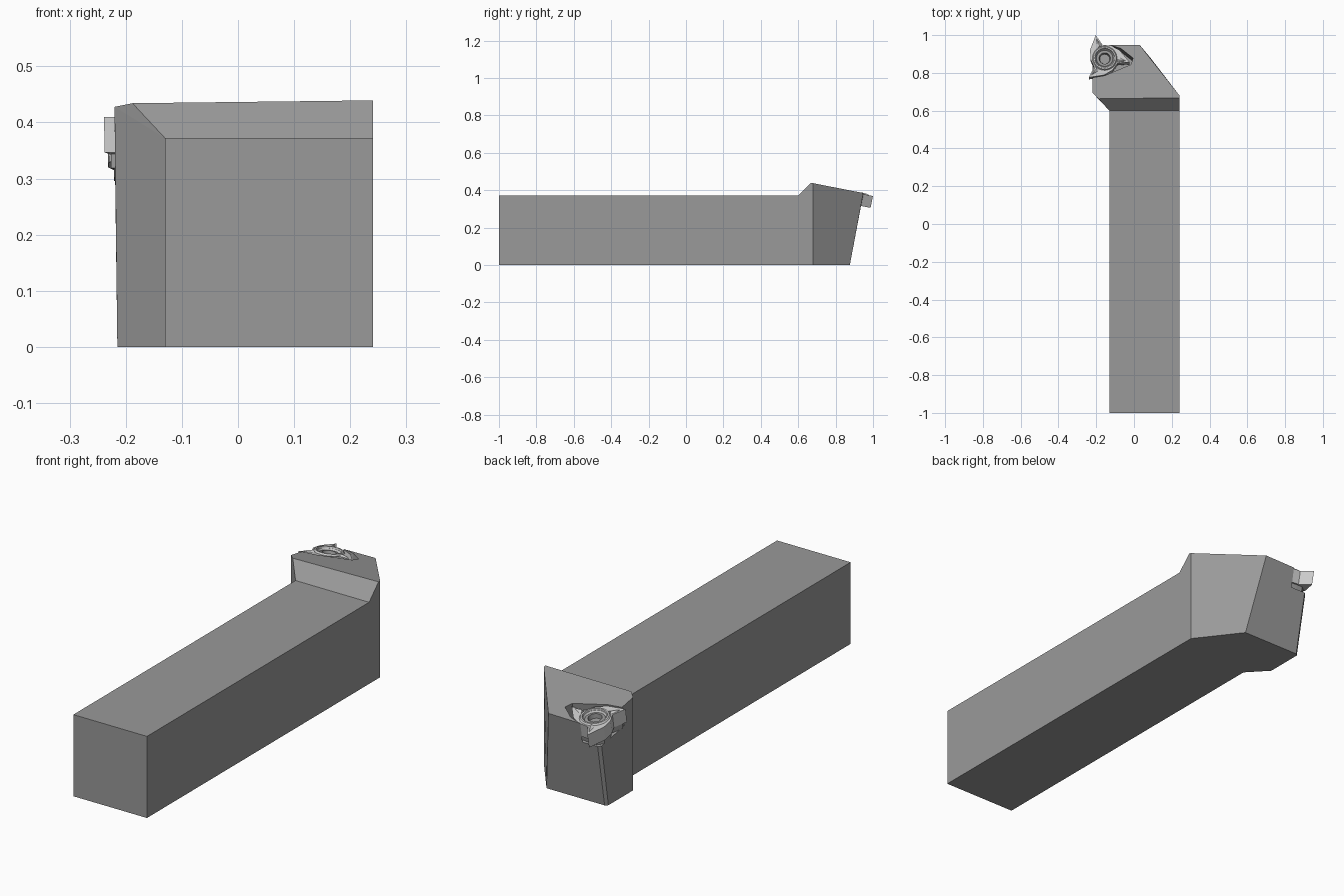
import bpy, bmesh, math
from mathutils import Matrix

if "Cube" in bpy.data.objects:
    bpy.data.objects.remove(bpy.data.objects["Cube"])

# Frame of the tilted insert seat
SEAT = Matrix.Translation((-0.155, 0.878, 0.393)) @ Matrix.Rotation(math.radians(-10.5), 4, 'X')


def material(name, value):
    mat = bpy.data.materials.new(name)
    mat.diffuse_color = (value, value, value, 1)
    mat.use_nodes = True
    mat.node_tree.nodes["Principled BSDF"].inputs["Base Color"].default_value = mat.diffuse_color
    return mat


STEEL = material("dark_steel", 0.32)
CARBIDE = material("light_carbide", 0.85)


def finish(name, bm, matrix=None, mat=None):
    bmesh.ops.recalc_face_normals(bm, faces=bm.faces)
    if matrix:
        bm.transform(matrix)
    me = bpy.data.meshes.new(name)
    bm.to_mesh(me)
    bm.free()
    if mat:
        me.materials.append(mat)
    ob = bpy.data.objects.new(name, me)
    bpy.context.collection.objects.link(ob)
    return ob


def prism(name, outline, z0, z1, bottom_scale=1.0, matrix=None, mat=None):
    bm = bmesh.new()
    lo = [bm.verts.new((x * bottom_scale, y * bottom_scale, z0)) for x, y in outline]
    hi = [bm.verts.new((x, y, z1)) for x, y in outline]
    n = len(outline)
    bm.faces.new(lo[::-1])
    bm.faces.new(hi)
    for i in range(n):
        j = (i + 1) % n
        bm.faces.new((lo[i], lo[j], hi[j], hi[i]))
    return finish(name, bm, matrix, mat)


def lathe(name, profile, matrix, closed, mat=None, steps=32):
    bm = bmesh.new()
    rings = [[bm.verts.new((r * math.cos(2 * math.pi * k / steps),
                            r * math.sin(2 * math.pi * k / steps), z))
              for k in range(steps)] for r, z in profile]
    pairs = list(zip(rings, rings[1:]))
    if closed:
        pairs.append((rings[-1], rings[0]))
    for a, b in pairs:
        for k in range(steps):
            m = (k + 1) % steps
            bm.faces.new((a[k], a[m], b[m], b[k]))
    if not closed:
        bm.faces.new(rings[0])
        bm.faces.new(rings[-1])
    return finish(name, bm, matrix, mat)


def select(ob):
    bpy.ops.object.select_all(action='DESELECT')
    ob.select_set(True)
    bpy.context.view_layer.objects.active = ob


def cut(ob, cutter):
    mod = ob.modifiers.new("cut", 'BOOLEAN')
    mod.operation = 'DIFFERENCE'
    mod.solver = 'EXACT'
    mod.object = cutter
    select(ob)
    bpy.ops.object.modifier_apply(modifier=mod.name)
    bpy.data.objects.remove(cutter)


# Shank bar
prism("shank", [(-0.13, -1), (0.241, -1), (0.241, 0.60), (-0.13, 0.60)], 0, 0.372, mat=STEEL)


# Angled head: convex block with a sloping top and leaning end face
def top_z(x, y):
    return 0.438 - 0.185 * (y - 0.675) + 0.014 * (x - 0.24)


head_points = [(x, y, 0) for x, y in
               [(-0.13, 0.60), (0.241, 0.60), (0.241, 0.68), (0.09, 0.876), (-0.203, 0.876),
                (-0.215, 0.866), (-0.215, 0.69)]]
head_points += [(-0.13, 0.60, 0.372), (0.241, 0.60, 0.372)]
head_points += [(x, y, top_z(x, y)) for x, y in
                [(0.241, 0.668), (0.241, 0.68), (0.03, 0.948), (-0.207, 0.948),
                 (-0.22, 0.937), (-0.22, 0.695), (-0.188, 0.663)]]
bm = bmesh.new()
for p in head_points:
    bm.verts.new(p)
bmesh.ops.convex_hull(bm, input=bm.verts[:])
bmesh.ops.dissolve_limit(bm, angle_limit=math.radians(1.5), verts=bm.verts[:], edges=bm.edges[:])
head = finish("head", bm, mat=STEEL)

# Pocket for the insert
pocket = prism("pocket_cutter",
               [(0.15, 0.0), (0.085, 0.052), (-0.005, 0.08), (-0.02, 0.2), (-0.2, 0.2),
                (-0.2, -0.125), (-0.11, -0.112), (0.0, -0.094), (0.138, -0.035)],
               -0.092, 0.1, matrix=SEAT)
cut(head, pocket)

# Three-pointed cutting insert and the shim below it
LOBE = [(0.073, -12), (0.133, 0), (0.090, 38), (0.076, 72)]
outline = []
for k in range(3):
    for r, a in LOBE:
        t = math.radians(111 + 120 * k + a)
        outline.append((r * math.cos(t), r * math.sin(t)))
insert = prism("cutting_insert", outline, -0.066, -0.002, 0.99, SEAT, CARBIDE)
cut(insert, lathe("hole_cutter", [(0.034, -0.1), (0.034, -0.025), (0.052, 0.002), (0.052, 0.03)],
                  SEAT, False))
prism("shim", [(x * 0.85, min(y * 0.85, 0.062)) for x, y in outline], -0.092, -0.066,
      matrix=SEAT, mat=STEEL)

# Raised rim around the hole and the clamping screw
rim = lathe("insert_rim", [(0.050, -0.006), (0.053, 0.005), (0.060, 0.005), (0.068, -0.006)],
            SEAT, True, CARBIDE)
screw = lathe("clamp_screw", [(0.033, -0.092), (0.033, -0.028), (0.046, -0.012), (0.040, -0.007),
                              (0.030, -0.006), (0.026, -0.026)], SEAT, False, STEEL)
for ob in (rim, screw):
    select(ob)
    bpy.ops.object.shade_smooth_by_angle(angle=math.radians(30))

# Chip-breaking ridges running out to each point
for k in range(3):
    bm = bmesh.new()
    for p in [(0.066, -0.012, -0.004), (0.066, 0.020, -0.004), (0.118, 0.003, -0.004),
              (0.068, 0.002, 0.006), (0.100, 0.002, 0.003)]:
        bm.verts.new(p)
    bmesh.ops.convex_hull(bm, input=bm.verts[:])
    finish("chip_ridge_%d" % (k + 1), bm,
           SEAT @ Matrix.Rotation(math.radians(111 + 120 * k), 4, 'Z'), CARBIDE)
